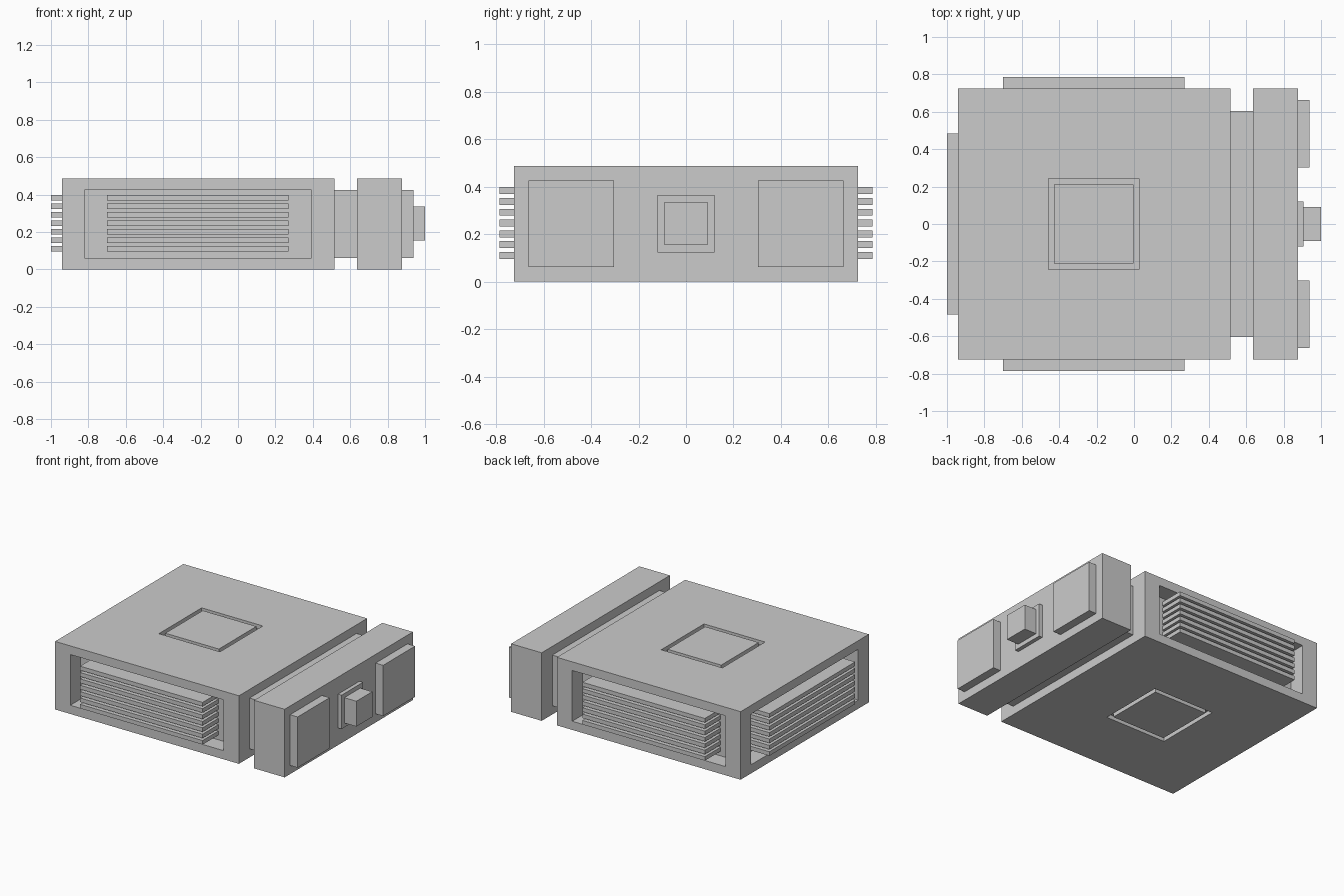
import bpy
import bmesh
from mathutils import Vector

if "Cube" in bpy.data.objects:
    bpy.data.objects.remove(bpy.data.objects["Cube"])


def box(name, x, y, z):
    """Box spanning the (min, max) range on each axis, origin at its centre."""
    lo, hi = Vector((x[0], y[0], z[0])), Vector((x[1], y[1], z[1]))
    bm = bmesh.new()
    bmesh.ops.create_cube(bm, size=1)
    bmesh.ops.scale(bm, vec=hi - lo, verts=bm.verts)
    mesh = bpy.data.meshes.new(name)
    bm.to_mesh(mesh)
    bm.free()
    obj = bpy.data.objects.new(name, mesh)
    obj.location = (lo + hi) / 2
    bpy.context.collection.objects.link(obj)
    return obj


def cut(target, cutter):
    mod = target.modifiers.new("cut", 'BOOLEAN')
    mod.operation = 'DIFFERENCE'
    mod.solver = 'EXACT'
    mod.object = cutter
    cutter.hide_render = True
    bpy.context.view_layer.update()
    bpy.context.view_layer.objects.active = target
    bpy.ops.object.modifier_apply(modifier=mod.name)
    bpy.data.objects.remove(cutter)


def span(a, b, side):
    """Range a..b, mirrored for side -1."""
    return (a, b) if side > 0 else (-b, -a)


HEIGHT = 0.487
HALF = 0.725          # half width of the body
OPEN_Z = (0.062, 0.425)
DEPTH = 0.117         # depth of the side openings
GROOVE = 0.03

# Main body with openings on the front, back and left
body = box("main_body", (-0.94, 0.515), (-HALF, HALF), (0, HEIGHT))
for side in (-1, 1):
    cut(body, box("side_cutter", (-0.82, 0.393), span(HALF - DEPTH, HALF + 0.1, side), OPEN_Z))
cut(body, box("left_cutter", (-1.04, -0.94 + DEPTH), (-0.605, 0.605), OPEN_Z))

# Square grooves around a flush panel, on the top and underside
for name, cut_z, panel_z in (
        ("top", (HEIGHT - GROOVE, HEIGHT + 0.1), (HEIGHT - GROOVE, HEIGHT)),
        ("bottom", (-0.1, GROOVE), (0, GROOVE))):
    cut(body, box(name + "_cutter", (-0.457, 0.027), (-0.242, 0.242), cut_z))
    box(name + "_panel", (-0.427, -0.003), (-0.212, 0.212), panel_z)

# Stacks of cooling fins in the three openings
for i in range(7):
    z = 0.11 + i * 0.0455
    fin_z = (z - 0.0145, z + 0.0145)
    for side, label in ((-1, "front"), (1, "back")):
        box(f"{label}_fin_{i + 1}", (-0.70, 0.27), span(HALF - DEPTH, 0.786, side), fin_z)
    box(f"left_fin_{i + 1}", (-1.0, -0.94 + DEPTH), (-0.485, 0.485), fin_z)

# Neck and end block
box("neck", (0.515, 0.635), (-0.605, 0.605), OPEN_Z)
box("end_block", (0.635, 0.877), (-HALF, HALF), (0, HEIGHT))

# Two pads and a central button on the end block
for side, label in ((-1, "front"), (1, "back")):
    box(f"{label}_pad", (0.877, 0.937), span(0.303, 0.664, side), OPEN_Z)
box("button_plate", (0.877, 0.905), (-0.121, 0.121), (0.123, 0.365))
box("button", (0.905, 1.0), (-0.09, 0.09), (0.154, 0.335))
